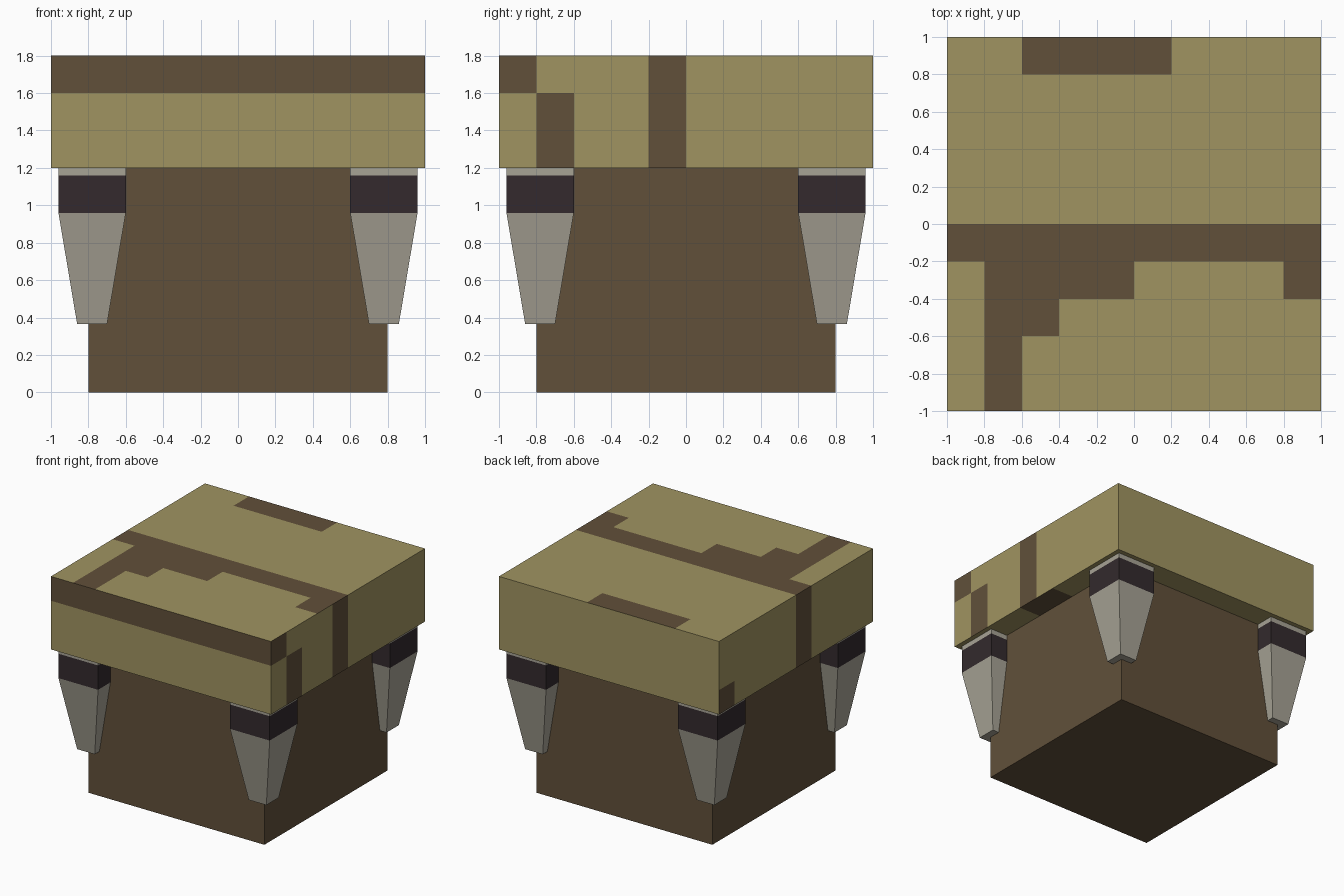
import bpy, bmesh
from mathutils import Vector

old = bpy.data.objects.get("Cube")
if old:
    bpy.data.objects.remove(old, do_unlink=True)


def material(name, srgb):
    """Flat material from an sRGB colour."""
    col = tuple(((c / 255 + 0.055) / 1.055) ** 2.4 for c in srgb) + (1.0,)
    mat = bpy.data.materials.new(name)
    mat.use_nodes = True
    mat.diffuse_color = col
    bsdf = mat.node_tree.nodes["Principled BSDF"]
    bsdf.inputs["Base Color"].default_value = col
    bsdf.inputs["Roughness"].default_value = 0.9
    return mat


tan = material("tan", (160, 148, 97))
brown = material("brown", (97, 80, 58))
bone = material("bone", (167, 163, 149))
dark = material("dark band", (51, 42, 45))


def finish(bm, name, mats):
    bmesh.ops.recalc_face_normals(bm, faces=bm.faces)
    mesh = bpy.data.meshes.new(name)
    bm.to_mesh(mesh)
    bm.free()
    for m in mats:
        mesh.materials.append(m)
    obj = bpy.data.objects.new(name, mesh)
    bpy.context.scene.collection.objects.link(obj)
    return obj


def box(bm, size, centre):
    verts = bmesh.ops.create_cube(bm, size=1)["verts"]
    bmesh.ops.scale(bm, vec=size, verts=verts)
    bmesh.ops.translate(bm, vec=centre, verts=verts)


# Body block
bm = bmesh.new()
box(bm, (1.6, 1.6, 1.2), (0, 0, 0.6))
finish(bm, "body", [brown])

# Brown patches per lid side: (u range, v range)
PATCHES = {
    "top": [(-1, 1, -0.2, 0), (-0.8, 0, -0.4, -0.2), (-0.8, -0.4, -0.6, -0.4),
            (-0.8, -0.6, -1, -0.6), (0.8, 1, -0.4, -0.2), (-0.6, 0.2, 0.8, 1)],
    "bottom": [(0.8, 1, -0.2, 0.2), (-1, -0.8, -0.2, 0)],
    "front": [(-1, 1, 1.6, 1.8)],
    "left": [(-1, -0.8, 1.6, 1.8), (-0.8, -0.6, 1.2, 1.6), (-0.2, 0, 1.2, 1.8)],
    "right": [(-0.2, 0, 1.2, 1.8), (0.8, 1, 1.2, 1.4)],
    "back": [],
}


def side_of(n):
    if abs(n.z) > 0.5:
        return "top" if n.z > 0 else "bottom"
    if abs(n.y) > 0.5:
        return "back" if n.y > 0 else "front"
    return "left" if n.x > 0 else "right"


# Lid: cut into square cells, coloured by patch, then merged by colour
bm = bmesh.new()
box(bm, (2, 2, 0.6), (0, 0, 1.5))
for axis, count, start in ((0, 10, -1), (1, 10, -1), (2, 3, 1.2)):
    for i in range(1, count):
        co, no = Vector(), Vector()
        co[axis], no[axis] = start + 0.2 * i, 1
        bmesh.ops.bisect_plane(bm, geom=bm.verts[:] + bm.edges[:] + bm.faces[:],
                               plane_co=co, plane_no=no)
bm.normal_update()
for f in bm.faces:
    side, c = side_of(f.normal), f.calc_center_median()
    u = c.y if side in ("left", "right") else c.x
    v = c.y if side in ("top", "bottom") else c.z
    f.material_index = int(any(a < u < b and d < v < e
                               for a, b, d, e in PATCHES[side]))
bmesh.ops.dissolve_limit(bm, angle_limit=0.02, verts=bm.verts[:],
                         edges=bm.edges[:], delimit={'MATERIAL'})
bmesh.ops.triangulate(bm, faces=bm.faces[:])
finish(bm, "lid", [tan, brown])

# Corner tusks: square rings (height, half width) tapering down
RINGS = [(0.365, 0.08), (0.96, 0.18), (1.16, 0.18), (1.2, 0.18)]


def tusk(name, sx, sy):
    bm = bmesh.new()
    cx, cy = 0.78 * sx, 0.78 * sy
    loops = [[bm.verts.new((cx + a * h, cy + b * h, z))
              for a, b in ((-1, -1), (1, -1), (1, 1), (-1, 1))] for z, h in RINGS]
    bm.faces.new(loops[0])
    bm.faces.new(loops[-1])
    for k in range(len(loops) - 1):
        lo, hi = loops[k], loops[k + 1]
        for i in range(4):
            j = (i + 1) % 4
            f = bm.faces.new((lo[i], lo[j], hi[j], hi[i]))
            f.material_index = int(k == 1)
    finish(bm, name, [bone, dark])


for sy, end in ((-1, "front"), (1, "back")):
    for sx, side in ((1, "left"), (-1, "right")):
        tusk(f"{end}_{side}_tusk", sx, sy)
